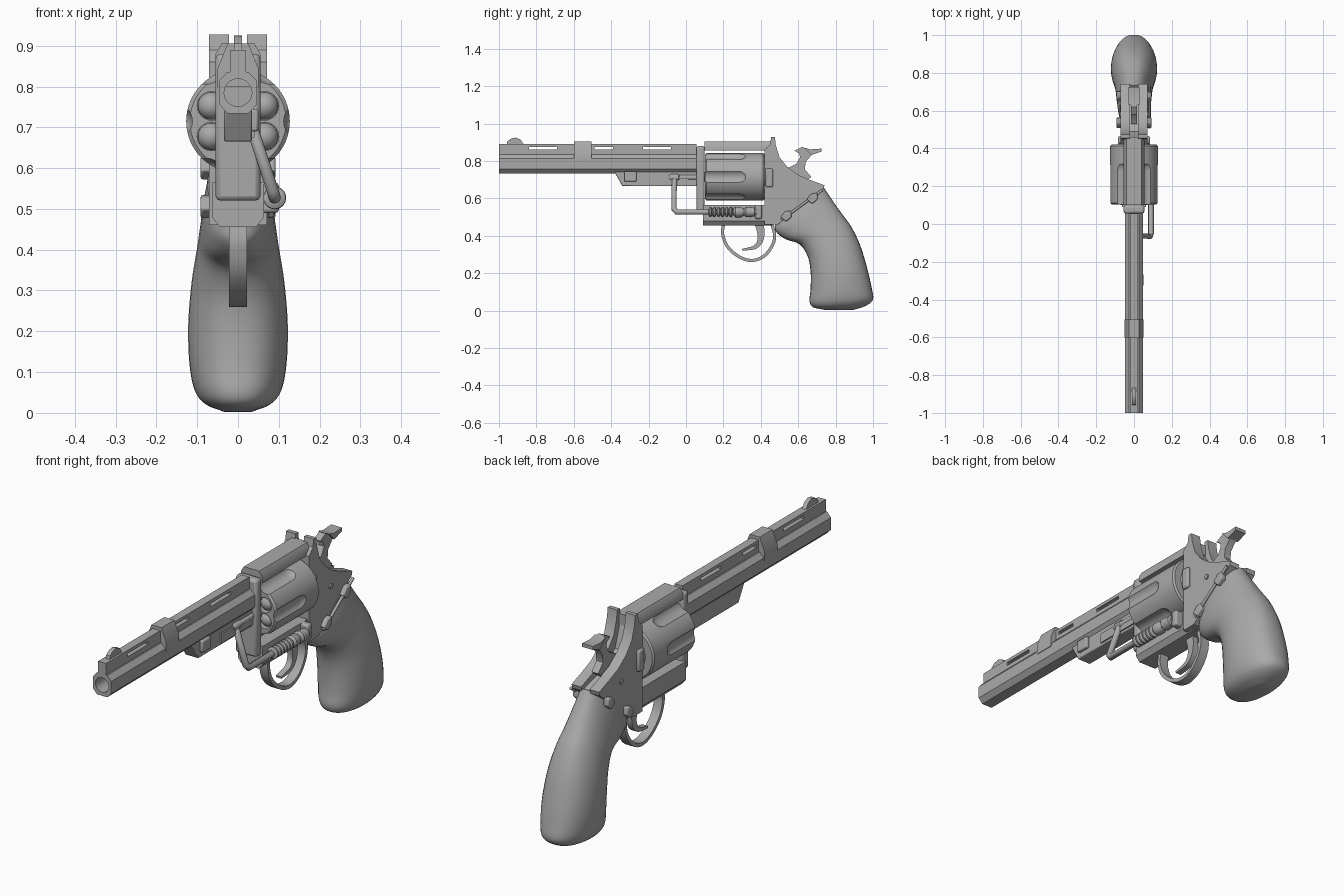
import bpy, bmesh, math
from mathutils import Vector

cube = bpy.data.objects.get("Cube")
if cube:
    bpy.data.objects.remove(cube)

steel = bpy.data.materials.new("plain_grey")
steel.use_nodes = True
GREY = (0.4, 0.4, 0.4, 1)
steel.diffuse_color = GREY
steel.node_tree.nodes["Principled BSDF"].inputs["Base Color"].default_value = GREY


def finish(name, bm, bevel=0):
    bmesh.ops.recalc_face_normals(bm, faces=bm.faces)
    me = bpy.data.meshes.new(name)
    bm.to_mesh(me)
    bm.free()
    me.materials.append(steel)
    ob = bpy.data.objects.new(name, me)
    bpy.context.collection.objects.link(ob)
    if bevel:
        mod = ob.modifiers.new("Bevel", 'BEVEL')
        mod.width, mod.segments, mod.limit_method = bevel, 2, 'ANGLE'
        mod.angle_limit = math.radians(40)
    return ob


def loft(bm, rings):
    """Skin closed rings of points and cap both ends."""
    vs = [[bm.verts.new(p) for p in r] for r in rings]
    n = len(vs[0])
    for a, b in zip(vs, vs[1:]):
        for i in range(n):
            bm.faces.new((a[i], a[(i + 1) % n], b[(i + 1) % n], b[i]))
    bm.faces.new(vs[0])
    bm.faces.new(vs[-1])


def slab(name, pts, x0, x1, bevel=0):
    """Side profile (y, z) extruded across x."""
    bm = bmesh.new()
    loft(bm, [[(x, y, z) for y, z in pts] for x in (x0, x1)])
    return finish(name, bm, bevel)


def box(name, x0, x1, y0, y1, z0, z1, bevel=0):
    return slab(name, [(y0, z0), (y1, z0), (y1, z1), (y0, z1)], x0, x1, bevel)


def bar(name, pts, y0, y1, bevel=0):
    """Front profile (x, z) extruded along y."""
    bm = bmesh.new()
    loft(bm, [[(x, y, z) for x, z in pts] for y in (y0, y1)])
    return finish(name, bm, bevel)


def turn(bm, prof, x, z, n=32):
    """Profile (y, radius) turned about an axis along y."""
    loft(bm, [[(x + r * math.cos(math.tau * i / n), y, z + r * math.sin(math.tau * i / n))
               for i in range(n)] for y, r in prof])


def lathe(name, prof, x, z, n=32):
    bm = bmesh.new()
    turn(bm, prof, x, z, n)
    return finish(name, bm)


def spline(pts, steps=6):
    """Smooth curve through points of any dimension."""
    p = [Vector(q) for q in pts]
    p = [2 * p[0] - p[1]] + p + [2 * p[-1] - p[-2]]
    out = []
    for a, b, c, d in zip(p, p[1:], p[2:], p[3:]):
        for k in range(steps):
            t = k / steps
            out.append((2 * b + (c - a) * t + (2 * a - 5 * b + 4 * c - d) * t * t
                        + (3 * b - a - 3 * c + d) * t ** 3) / 2)
    return out + [p[-2]]


def ribbon(name, pts, t0, t1, half):
    """Tapering strip that follows a side-view path."""
    path = spline(pts)
    left, right = [], []
    for i, p in enumerate(path):
        d = (path[min(i + 1, len(path) - 1)] - path[max(i - 1, 0)]).normalized()
        off = Vector((-d.y, d.x)) * (t0 + (t1 - t0) * i / (len(path) - 1)) / 2
        left.append(p + off)
        right.append(p - off)
    return slab(name, left + right[::-1], -half, half)


def tube(name, pts, r):
    cu = bpy.data.curves.new(name, 'CURVE')
    cu.dimensions, cu.bevel_depth, cu.bevel_resolution, cu.use_fill_caps = '3D', r, 4, True
    sp = cu.splines.new('POLY')
    sp.points.add(len(pts) - 1)
    for q, p in zip(sp.points, pts):
        q.co = (*p, 1)
    cu.materials.append(steel)
    ob = bpy.data.objects.new(name, cu)
    bpy.context.collection.objects.link(ob)
    return ob


def cut(ob, bm):
    tool = finish("cutter", bm)
    mod = ob.modifiers.new("Cut", 'BOOLEAN')
    mod.operation, mod.object, mod.solver = 'DIFFERENCE', tool, 'EXACT'
    bpy.context.view_layer.objects.active = ob
    bpy.ops.object.modifier_apply(modifier=mod.name)
    bpy.data.objects.remove(tool)


# Barrel with bore
BZ, CZ = 0.785, 0.715
W, S = 0.047, 0.026
octagon = [(W, -S), (W, S), (S, W), (-S, W), (-W, S), (-W, -S), (-S, -W), (S, -W)]
barrel = bar("barrel", [(x, BZ + z * 1.08) for x, z in octagon], -1, 0.08)
bore = bmesh.new()
turn(bore, [(-1.1, 0.034), (-0.3, 0.034)], 0, BZ)
cut(barrel, bore)

# Slotted rib along the barrel
box("rib_base", -0.02, 0.02, -1, 0.055, 0.82, 0.86)
box("rib_top", -0.02, 0.02, -1, 0.055, 0.875, 0.89)
for a, b in ((-1, -0.84), (-0.69, -0.49), (-0.39, -0.23), (-0.08, 0.055)):
    box("rib_post", -0.02, 0.02, a, b, 0.86, 0.875)
bar("barrel_band", [(-0.05, 0.8), (0.05, 0.8), (0.05, 0.845), (0.026, 0.905),
                    (-0.026, 0.905), (-0.05, 0.845)], -0.6, -0.505)
slab("front_sight", [(-0.96, 0.885), (-0.955, 0.905), (-0.935, 0.92), (-0.91, 0.925),
                     (-0.885, 0.915), (-0.865, 0.885)], -0.01, 0.01)
slab("under_lug", [(-0.385, 0.745), (-0.34, 0.665), (0.06, 0.665), (0.06, 0.745)],
     -0.034, 0.034, 0.004)
box("lug_side_plate", 0.03, 0.04, -0.18, 0.06, 0.675, 0.72)
box("lug_badge", 0.03, 0.05, -0.33, -0.265, 0.69, 0.745, 0.006)

# Frame around the cylinder
box("frame_front", -0.055, 0.055, 0.055, 0.1, 0.52, 0.88, 0.012)
bar("top_strap", [(-0.055, 0.855), (0.055, 0.855), (0.055, 0.88), (0.04, 0.905),
                  (-0.04, 0.905), (-0.055, 0.88)], 0.1, 0.46)
bar("frame_bottom", [(-0.064, 0.565), (-0.064, 0.48), (-0.045, 0.456), (0.045, 0.456),
                     (0.064, 0.48), (0.064, 0.565)], 0.09, 0.46)

# Rear frame: two cheeks with a hammer slot between, topped by the rear sight
joint = [(0.735, 0.65), (0.49, 0.46), (0.42, 0.46)]
cheek = [(0.42, 0.86), (0.45, 0.89), (0.455, 0.927), (0.475, 0.927), (0.48, 0.885),
         (0.5, 0.82), (0.54, 0.77), (0.6, 0.725), (0.66, 0.7), (0.74, 0.67)] + joint
for s in (-1, 1):
    slab("frame_cheek", cheek, s * 0.022, s * 0.071)
slab("frame_core", [(0.42, 0.86), (0.455, 0.86), (0.49, 0.755), (0.58, 0.69),
                    (0.7, 0.66)] + joint, -0.022, 0.022)

# Joint rod, lugs, latch plate and screw on each side
for s in (-1, 1):
    for y, z in ((0.535, 0.5), (0.675, 0.595)):
        slab("joint_lug", [(y - 0.03, z), (y, z - 0.025), (y + 0.03, z), (y + 0.025, z + 0.035),
                           (y - 0.005, z + 0.03)], s * 0.065, s * 0.092, 0.006)
    box("latch_plate", s * 0.065, s * 0.085, 0.425, 0.465, 0.66, 0.76, 0.008)
    tube("frame_screw", [(s * 0.06, 0.58, 0.66), (s * 0.077, 0.58, 0.66)], 0.012)
tube("joint_rod", [(0.082, 0.51, 0.485), (0.082, 0.73, 0.645)], 0.007)

# Fluted cylinder with six chambers
drum = lathe("cylinder", [(0.102, 0.118), (0.11, 0.127), (0.412, 0.127), (0.42, 0.12)], 0, CZ, 64)
tools = bmesh.new()
flute = [(0.05, 0.045), (0.28, 0.045), (0.3, 0.042), (0.315, 0.034), (0.325, 0.022)]
for k in range(6):
    a = k * math.tau / 6
    turn(tools, flute, 0.157 * math.cos(a), CZ + 0.157 * math.sin(a), 40)
    a += math.tau / 12
    turn(tools, [(0.05, 0.035), (0.15, 0.035)], 0.075 * math.cos(a), CZ + 0.075 * math.sin(a))
cut(drum, tools)
for k in range(6):
    a = (k + 0.5) * math.tau / 6
    bm = bmesh.new()
    bmesh.ops.create_uvsphere(bm, u_segments=24, v_segments=12, radius=0.034)
    bmesh.ops.translate(bm, verts=bm.verts,
                        vec=(0.075 * math.cos(a), 0.135, CZ + 0.075 * math.sin(a)))
    finish("round_nose", bm)
lathe("cylinder_axle", [(0.06, 0.025), (0.45, 0.025)], 0, CZ)
lathe("ratchet", [(0.415, 0.09), (0.43, 0.08)], 0, CZ, 12)

# Crane pipe, spring and sleeves
pipe = [(0.03, 0.07, 0.712), (0.03, -0.05, 0.712), (0.034, -0.062, 0.7),
        (0.085, -0.065, 0.545), (0.09, -0.05, 0.527), (0.09, 0.38, 0.527)]
tube("crane_pipe", pipe, 0.015)
lathe("pipe_collar", [(-0.09, 0.012), (-0.08, 0.018), (-0.04, 0.018), (-0.035, 0.014)], 0.03, 0.712)
coils = []
for k in range(6):
    y = 0.12 + k * 0.022
    coils += [(y, 0.016), (y + 0.006, 0.027), (y + 0.014, 0.027), (y + 0.02, 0.016)]
lathe("spring", coils, 0.09, 0.527, 24)
lathe("sleeve", [(0.255, 0.018), (0.265, 0.028), (0.29, 0.028), (0.31, 0.018), (0.32, 0.028),
                 (0.365, 0.024), (0.37, 0.016)], 0.09, 0.527)
box("pipe_bracket", 0.05, 0.1, 0.37, 0.405, 0.49, 0.565, 0.008)

# Hammer
slab("hammer", [(0.53, 0.755), (0.59, 0.785), (0.61, 0.82), (0.605, 0.84), (0.58, 0.855),
                (0.62, 0.875), (0.665, 0.86), (0.69, 0.855), (0.67, 0.83), (0.64, 0.795),
                (0.635, 0.755), (0.67, 0.715), (0.61, 0.67), (0.53, 0.7)], -0.017, 0.017)
slab("hammer_spur", [(0.63, 0.872), (0.665, 0.862), (0.725, 0.866), (0.725, 0.85),
                     (0.67, 0.832)], -0.028, 0.028)

# Trigger and guard
ribbon("trigger", [(0.387, 0.48), (0.4, 0.42), (0.395, 0.37), (0.365, 0.338), (0.3, 0.325)],
       0.05, 0.01, 0.014)
ribbon("trigger_guard", [(0.2, 0.46), (0.196, 0.41), (0.22, 0.345), (0.28, 0.29), (0.35, 0.268),
                         (0.415, 0.29), (0.46, 0.345), (0.474, 0.4), (0.46, 0.46)],
       0.017, 0.017, 0.022)

# Grip: rounded sections given as front y, z, back y, z and half width
sections = [(0.475, 0.457, 0.735, 0.662, 0.074), (0.482, 0.42, 0.778, 0.596, 0.085),
            (0.532, 0.382, 0.832, 0.52, 0.093), (0.607, 0.355, 0.885, 0.446, 0.101),
            (0.65, 0.291, 0.933, 0.345, 0.114), (0.666, 0.21, 0.97, 0.222, 0.122),
            (0.666, 0.115, 0.992, 0.125, 0.119), (0.66, 0.05, 1.0, 0.06, 0.106),
            (0.68, 0.018, 0.96, 0.025, 0.08), (0.74, 0.004, 0.89, 0.002, 0.035)]
rings = []
for fy, fz, by, bz, w in spline(sections, 4):
    ring = []
    for i in range(36):
        a = math.tau * i / 36
        c, s = math.cos(a), math.sin(a)
        t = 0.5 + 0.5 * c
        x = w * math.copysign(abs(s) ** 0.85, s)
        ring.append((x, fy + (by - fy) * t, max(0, fz + (bz - fz) * t)))
    rings.append(ring)
bm = bmesh.new()
loft(bm, rings)
finish("grip", bm)

# Smooth the round parts, keep edges sharp
bpy.ops.object.select_all(action='DESELECT')
for ob in bpy.context.scene.objects:
    if ob.type == 'MESH' and steel.name in ob.data.materials:
        ob.select_set(True)
        bpy.context.view_layer.objects.active = ob
bpy.ops.object.shade_smooth_by_angle(angle=math.radians(35))
